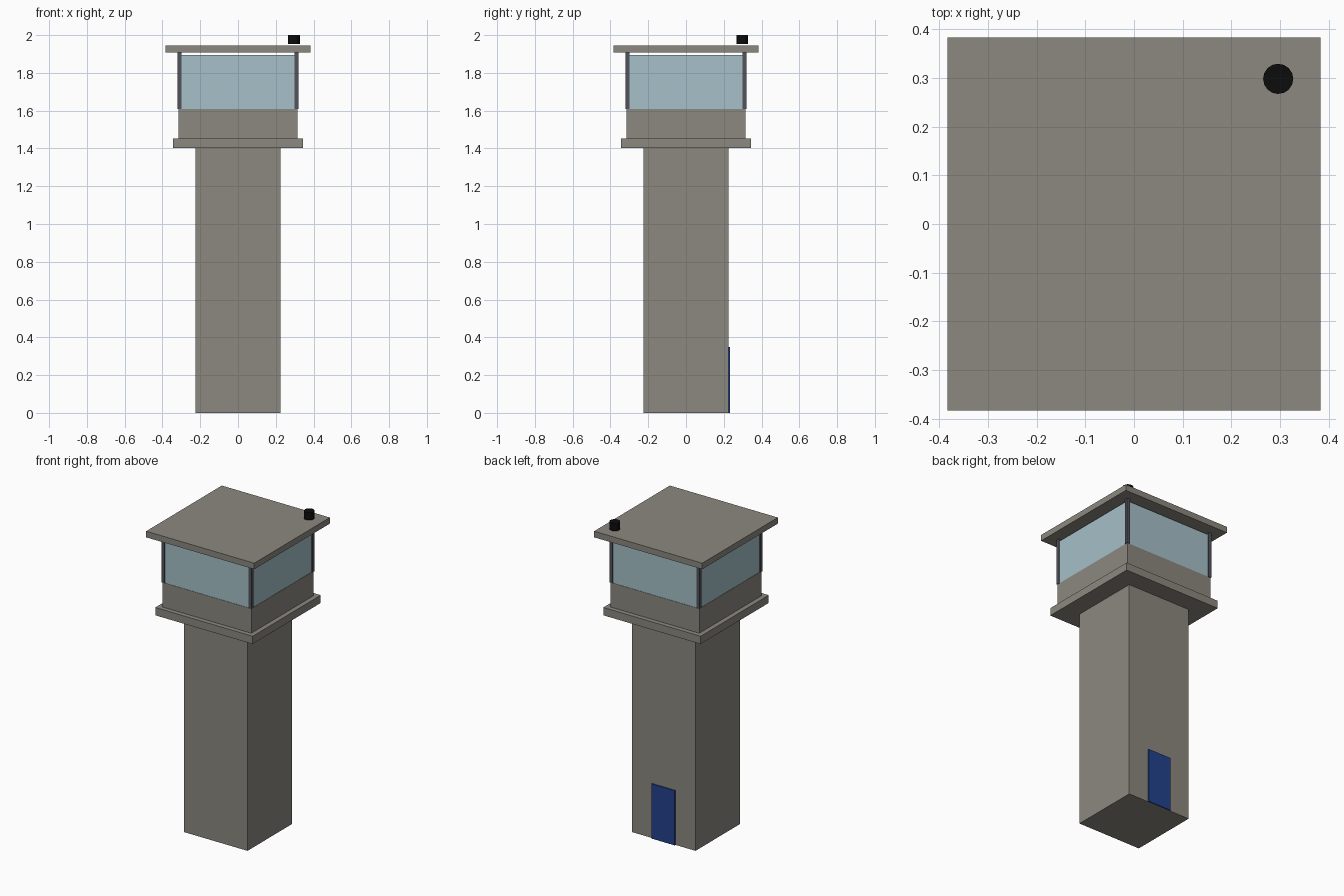
import bpy

cube = bpy.data.objects.get("Cube")
if cube:
    bpy.data.objects.remove(cube, do_unlink=True)


def linear(c):
    c /= 255
    return c / 12.92 if c <= 0.04045 else ((c + 0.055) / 1.055) ** 2.4


def material(name, *rgb):
    mat = bpy.data.materials.new(name)
    mat.use_nodes = True
    colour = (*[linear(c) for c in rgb], 1)
    mat.diffuse_color = colour
    mat.node_tree.nodes["Principled BSDF"].inputs["Base Color"].default_value = colour
    return mat


concrete = material("concrete", 139, 136, 127)
glass = material("pale_blue_glass", 166, 192, 200)
metal = material("dark_grey_metal", 82, 82, 92)
blue = material("blue_paint", 34, 64, 140)
black = material("black", 12, 12, 12)


def finish(name, mat):
    obj = bpy.context.object
    obj.name = obj.data.name = name
    obj.data.materials.append(mat)
    return obj


def box(name, mat, width, depth, bottom, top, x=0, y=0):
    """Box given by its plan size, centre and lower and upper heights."""
    bpy.ops.mesh.primitive_cube_add(size=1, location=(x, y, (bottom + top) / 2))
    bpy.context.object.scale = (width, depth, top - bottom)
    bpy.ops.object.transform_apply(location=False, rotation=False, scale=True)
    return finish(name, mat)


# Tower shaft and the slab it carries
box("tower_shaft", concrete, 0.45, 0.45, 0, 1.403)
box("platform", concrete, 0.69, 0.69, 1.403, 1.453)

# Cabin: low wall, glazing and corner posts
box("cabin_wall", concrete, 0.63, 0.63, 1.453, 1.61)
box("cabin_windows", glass, 0.626, 0.626, 1.61, 1.894)
for side, sx in (("left", 1), ("right", -1)):
    for end, sy in (("back", 1), ("front", -1)):
        box(f"{end}_{side}_post", metal, 0.021, 0.021, 1.61, 1.907,
            sx * 0.3085, sy * 0.3085)

# Roof slab and the small beacon above its corner
box("roof", concrete, 0.766, 0.766, 1.907, 1.946)
bpy.ops.mesh.primitive_cylinder_add(vertices=16, radius=0.031, depth=0.048,
                                    location=(0.296, 0.298, 1.976))
finish("roof_beacon", black)
bpy.ops.object.shade_smooth_by_angle()

# Door plate on the back of the shaft
box("door", blue, 0.165, 0.009, 0, 0.35, 0, 0.2285)
